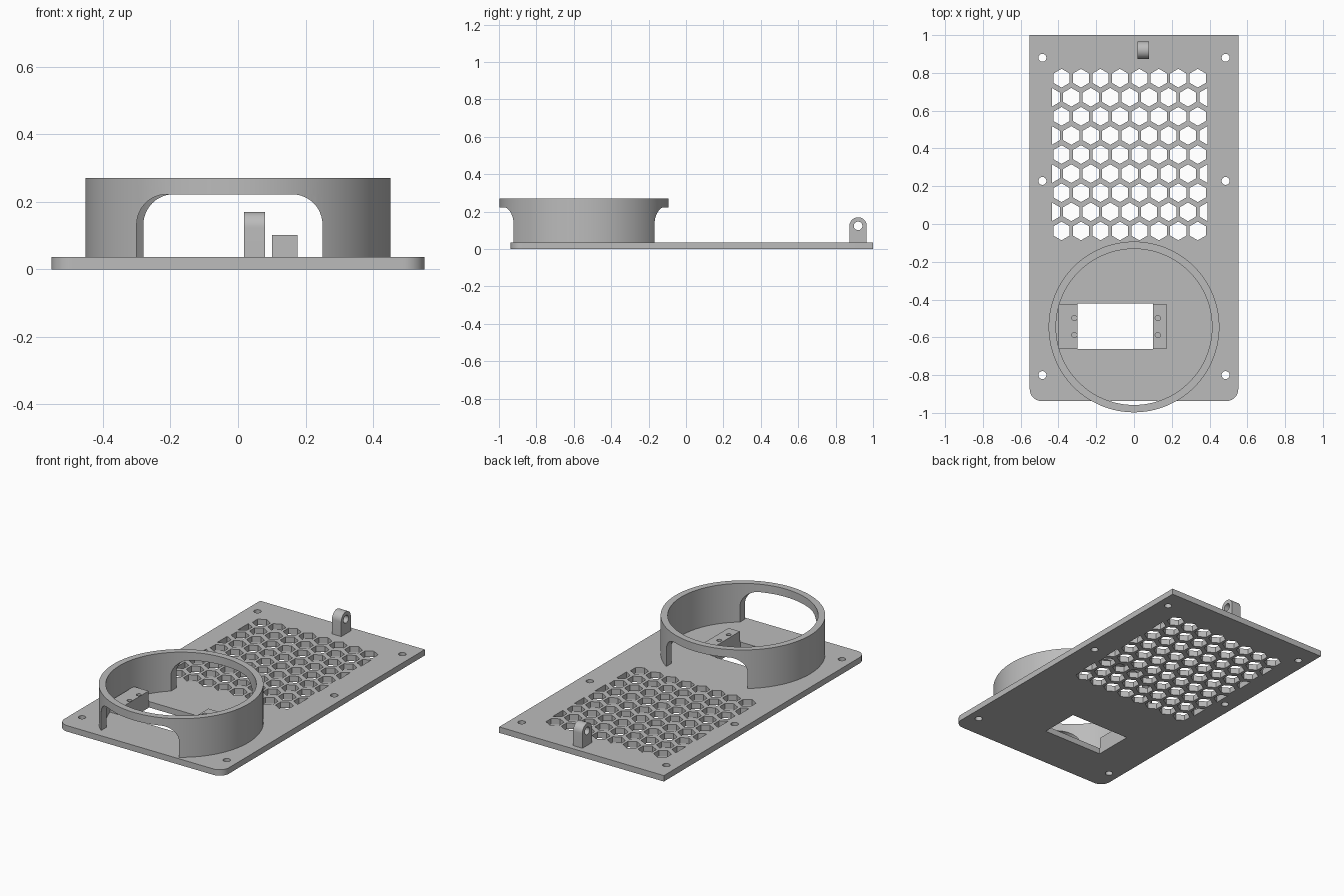
import bpy, bmesh, math
from mathutils import Matrix, Vector

cube = bpy.data.objects.get("Cube")
if cube:
    bpy.data.objects.remove(cube, do_unlink=True)

grey = bpy.data.materials.new("plain grey")
grey.use_nodes = True
GREY = (0.5, 0.5, 0.5, 1)
grey.diffuse_color = GREY
grey.node_tree.nodes["Principled BSDF"].inputs["Base Color"].default_value = GREY


def arc(cx, cy, r, start, end, n):
    """Points along an arc, angles in degrees."""
    angles = [math.radians(start + (end - start) * i / n) for i in range(n + 1)]
    return [(cx + r * math.cos(a), cy + r * math.sin(a)) for a in angles]


def circle(cx, cy, r, n=32, start=0):
    return arc(cx, cy, r, start, start + 360, n)[:-1]


def rect(x0, x1, y0, y1):
    return [(x0, y0), (x1, y0), (x1, y1), (x0, y1)]


def slab(name, loops, low, high, turn=Matrix()):
    """Extrude an outline with holes from low to high, then turn it."""
    curve = bpy.data.curves.new(name, "CURVE")
    curve.dimensions = "2D"
    curve.fill_mode = "BOTH"
    curve.extrude = (high - low) / 2
    for loop in loops:
        spline = curve.splines.new("POLY")
        spline.points.add(len(loop) - 1)
        for point, (x, y) in zip(spline.points, loop):
            point.co = (x, y, 0, 1)
        spline.use_cyclic_u = True
    temp = bpy.data.objects.new(name + " outline", curve)
    bpy.context.collection.objects.link(temp)
    graph = bpy.context.evaluated_depsgraph_get()
    mesh = bpy.data.meshes.new_from_object(temp.evaluated_get(graph))
    bpy.data.objects.remove(temp, do_unlink=True)
    bm = bmesh.new()
    bm.from_mesh(mesh)
    bmesh.ops.remove_doubles(bm, verts=bm.verts, dist=1e-5)
    bmesh.ops.translate(bm, verts=bm.verts, vec=Vector((0, 0, (low + high) / 2)))
    bm.transform(turn)
    bmesh.ops.recalc_face_normals(bm, faces=bm.faces)
    bm.to_mesh(mesh)
    bm.free()
    mesh.name = name
    mesh.materials.clear()
    mesh.materials.append(grey)
    obj = bpy.data.objects.new(name, mesh)
    bpy.context.collection.objects.link(obj)
    return obj


THICK = 0.036

# Base plate: rounded front corners, square back corners
outline = (arc(-0.49, -0.875, 0.062, 180, 270, 10)
           + arc(0.49, -0.875, 0.062, 270, 360, 10)
           + [(0.552, 1), (-0.552, 1)])
holes = [circle(x, y, 0.021) for x in (-0.485, 0.485) for y in (-0.8, 0.228, 0.88)]
holes.append(rect(-0.3, 0.1, -0.663, -0.422))

# Honeycomb vent, with half cells closing the shifted rows
LEFT, RIGHT, PITCH = -0.435, 0.388, 0.103
for row in range(9):
    y = 0.772 - 0.1011 * row
    shifted = row % 2
    for col in range(8 + shifted):
        x = LEFT + PITCH * (col + (0 if shifted else 0.5))
        cell = circle(x, y, 0.0495, 6, 30)
        if shifted and col == 0:
            cell = [p for p in cell if p[0] > x - 0.01]
        elif shifted and col == 8:
            cell = [p for p in cell if p[0] < x + 0.01]
        holes.append(cell)
base = slab("base_plate", [outline] + holes, 0, THICK)

# Round collar with an arched opening through front and back
CY = -0.545
ring = slab("collar", [circle(0, CY, 0.452, 128), circle(0, CY, 0.413, 128)], THICK, 0.27)
upright = Matrix.Rotation(math.pi / 2, 4, "X")
for name, x0, y0, y1 in (("front_cutter", -0.3, -1.2, CY), ("back_cutter", -0.28, CY, 0.1)):
    r, x1, top = 0.09, 0.25, 0.222
    arch = ([(x0, -0.1), (x1, -0.1)] + arc(x1 - r, top - r, r, 0, 90, 12)
            + arc(x0 + r, top - r, r, 90, 180, 12))
    cutter = slab(name, [arch], -y1, -y0, upright)
    cutter.hide_render = True
    mod = ring.modifiers.new(name, "BOOLEAN")
    mod.operation = "DIFFERENCE"
    mod.solver = "EXACT"
    mod.object = cutter
graph = bpy.context.evaluated_depsgraph_get()
cut_mesh = bpy.data.meshes.new_from_object(ring.evaluated_get(graph))
for mod in list(ring.modifiers):
    bpy.data.objects.remove(mod.object, do_unlink=True)
ring.modifiers.clear()
ring.data = cut_mesh

# Mounting blocks beside the rectangular opening, with blind screw holes
parts = [base, ring]
for name, x0, x1, hx in (("left_of_front_block", -0.4, -0.3, -0.316),
                         ("right_of_front_block", 0.1, 0.176, 0.126)):
    screws = [circle(hx, y, 0.014, 20) for y in (-0.498, -0.588)]
    parts.append(slab(name, [rect(x0, x1, -0.658, -0.427)] + screws, THICK, 0.102))

# Upright lug with a cross hole near the back edge
sideways = Matrix(((0, 0, 1, 0), (1, 0, 0, 0), (0, 1, 0, 0), (0, 0, 0, 1)))
lug = [(0.874, THICK), (0.966, THICK)] + arc(0.92, 0.124, 0.046, 0, 180, 24)
parts.append(slab("lug", [lug, circle(0.92, 0.124, 0.023)], 0.018, 0.08, sideways))

# Smooth the curved walls, keep the edges sharp
bpy.ops.object.select_all(action="DESELECT")
for part in parts:
    part.select_set(True)
bpy.context.view_layer.objects.active = base
bpy.ops.object.shade_smooth_by_angle(angle=math.radians(25))
